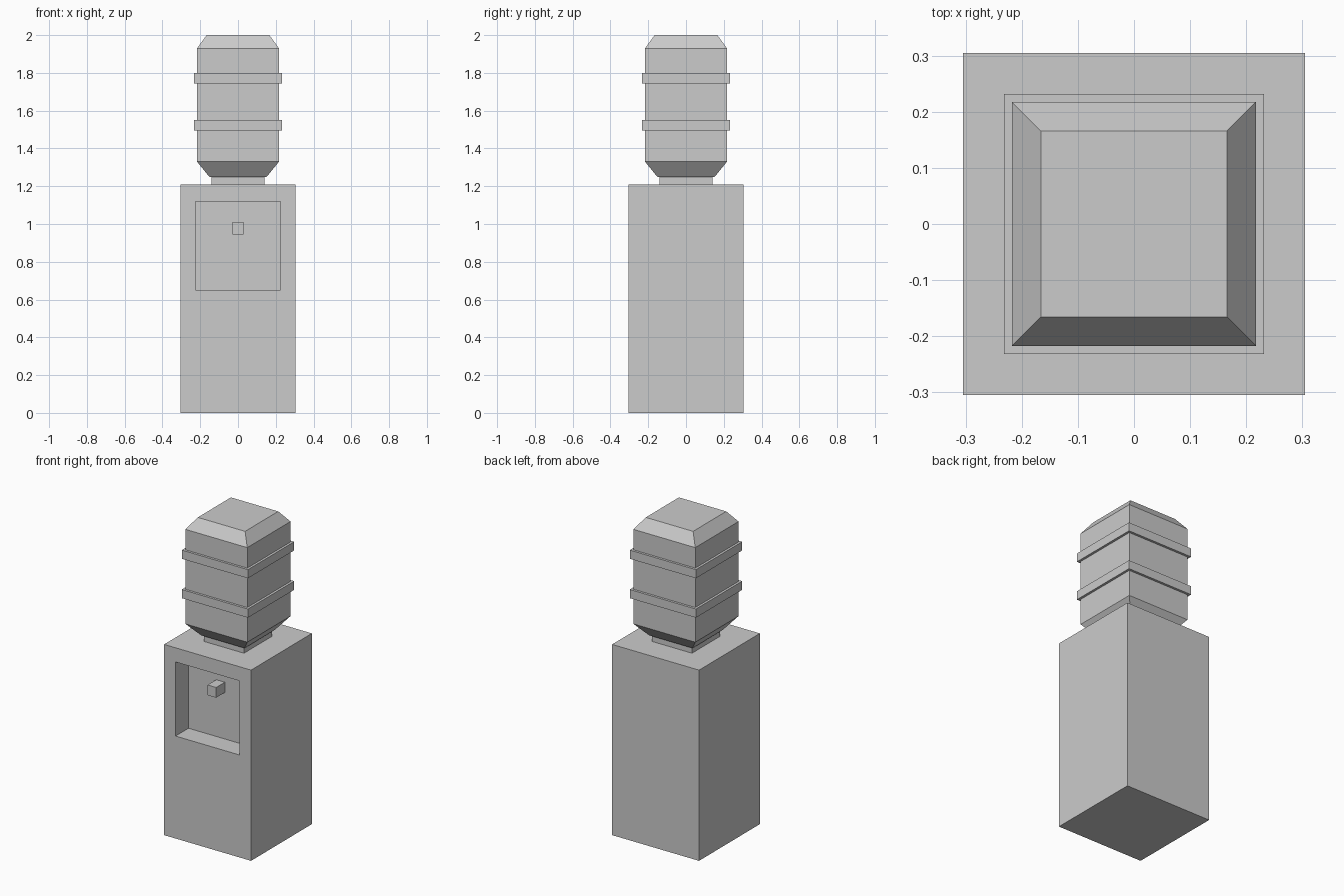
import bpy, bmesh

cube = bpy.data.objects.get("Cube")
if cube:
    bpy.data.objects.remove(cube, do_unlink=True)

GREY = (0.6, 0.6, 0.6, 1.0)
mat = bpy.data.materials.new("light_grey_plastic")
mat.use_nodes = True
mat.diffuse_color = GREY
mat.node_tree.nodes["Principled BSDF"].inputs["Base Color"].default_value = GREY


def add_object(name, bm):
    bmesh.ops.recalc_face_normals(bm, faces=bm.faces)
    mesh = bpy.data.meshes.new(name)
    bm.to_mesh(mesh)
    bm.free()
    mesh.materials.append(mat)
    obj = bpy.data.objects.new(name, mesh)
    bpy.context.collection.objects.link(obj)
    return obj


def square_loft(name, profile, closed=False):
    """Sweep a (half width, height) profile around a square section."""
    bm = bmesh.new()
    corners = ((-1, -1), (1, -1), (1, 1), (-1, 1))
    rings = [[bm.verts.new((sx * r, sy * r, z)) for sx, sy in corners]
             for r, z in profile]
    pairs = list(zip(rings, rings[1:]))
    if closed:
        pairs.append((rings[-1], rings[0]))
    for low, high in pairs:
        for i in range(4):
            j = (i + 1) % 4
            bm.faces.new((low[i], low[j], high[j], high[i]))
    if not closed:
        bm.faces.new(rings[0])
        bm.faces.new(rings[-1])
    return add_object(name, bm)


def box(name, low, high):
    bm = bmesh.new()
    bmesh.ops.create_cube(bm, size=1)
    for v in bm.verts:
        v.co = [l if c < 0 else h for c, l, h in zip(v.co, low, high)]
    return add_object(name, bm)


# Cabinet with a dispensing recess cut into the front
HALF, TOP = 0.305, 1.21
RECESS_BACK = -0.175
cabinet = box("cabinet", (-HALF, -HALF, 0), (HALF, HALF, TOP))
bm = bmesh.new()
bm.from_mesh(cabinet.data)
front = min(bm.faces, key=lambda f: f.calc_center_median().y)
bmesh.ops.inset_region(bm, faces=[front], thickness=0.08)
for v in front.verts:
    v.co.x = 0.225 if v.co.x > 0 else -0.225
    v.co.z = 1.12 if v.co.z > TOP / 2 else 0.65
back = bmesh.ops.extrude_discrete_faces(bm, faces=[front])["faces"][0]
for v in back.verts:
    v.co.y = RECESS_BACK
bm.to_mesh(cabinet.data)
bm.free()

# Tap on the back wall of the recess
box("tap", (-0.03, -0.262, 0.945), (0.03, RECESS_BACK, 1.01))

# Collar and inverted water bottle
square_loft("bottle_neck", [(0.14, TOP), (0.14, 1.25)])
square_loft("bottle", [(0.152, 1.25), (0.217, 1.33), (0.217, 1.93), (0.166, 2.0)])

# Raised bands around the bottle
for name, z in (("lower_band", 1.495), ("upper_band", 1.745)):
    square_loft(name, [(0.217, z), (0.232, z), (0.232, z + 0.055), (0.217, z + 0.055)],
                closed=True)
